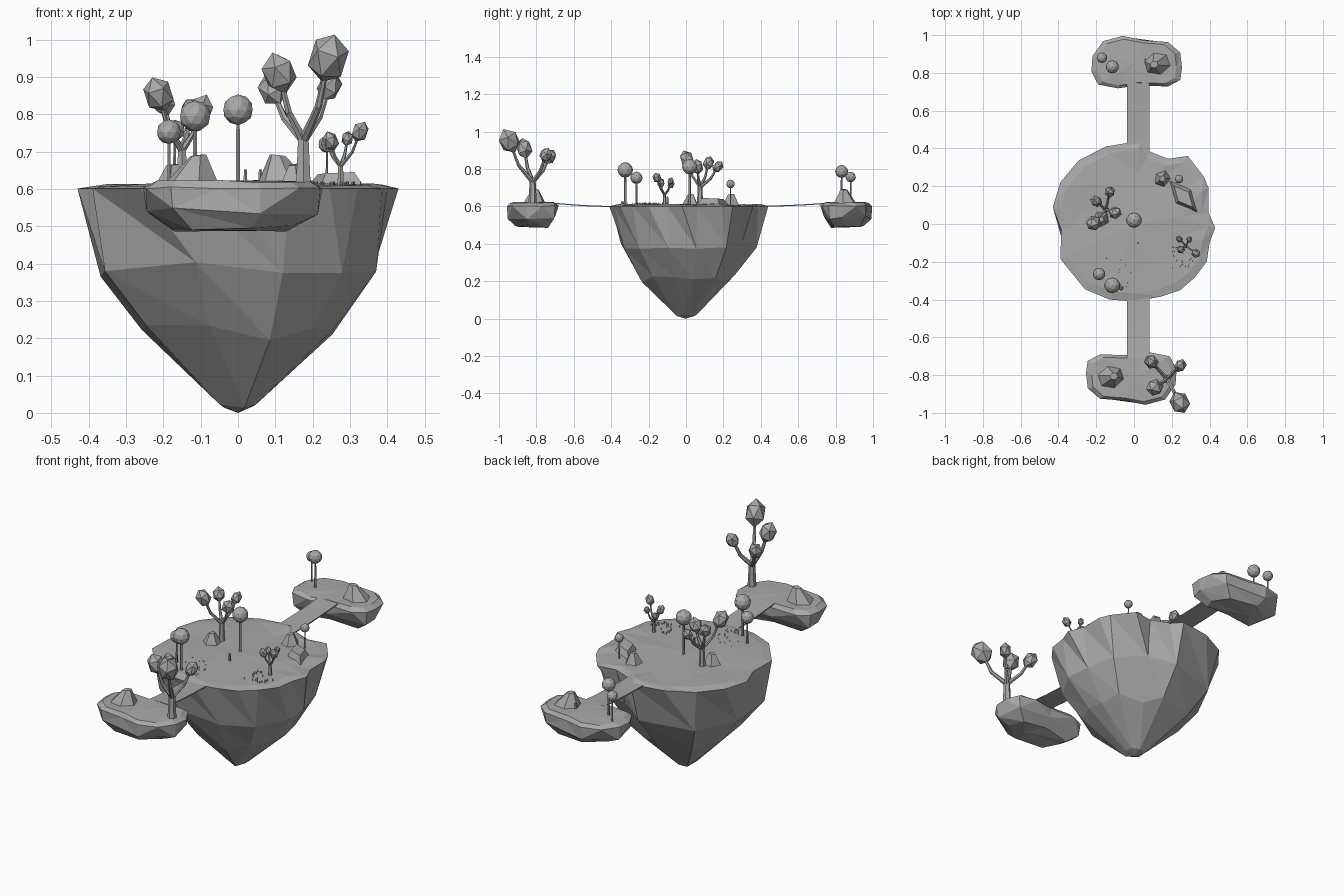
import bpy, bmesh, math, random
from mathutils import Vector, Matrix

if "Cube" in bpy.data.objects:
    bpy.data.objects.remove(bpy.data.objects["Cube"])

random.seed(4)
GREY = bpy.data.materials.new("stone_grey")
GREY.diffuse_color = (0.4, 0.4, 0.4, 1)
GREY.use_nodes = True
GREY.node_tree.nodes["Principled BSDF"].inputs["Base Color"].default_value = GREY.diffuse_color


def finish(name, bm):
    bmesh.ops.recalc_face_normals(bm, faces=bm.faces[:])
    me = bpy.data.meshes.new(name)
    bm.to_mesh(me)
    bm.free()
    me.materials.append(GREY)
    ob = bpy.data.objects.new(name, me)
    bpy.context.collection.objects.link(ob)
    return ob


def stitch(bm, a, b):
    """Triangle band between two closed rings of different counts."""
    n, m, i, j = len(a), len(b), 0, 0
    while i < n or j < m:
        if j >= m or (i < n and (i + 1) / n <= (j + 1) / m + 1e-6):
            bm.faces.new((a[i % n], a[(i + 1) % n], b[j % m]))
            i += 1
        else:
            bm.faces.new((a[i % n], b[(j + 1) % m], b[j % m]))
            j += 1


def island(name, outline, centre, rings, top_z, tip):
    """Rings are (scale, z, step, jitter) from the inner top ring down."""
    bm = bmesh.new()
    c = Vector(centre)
    made = []
    for s, z, step, jit in rings:
        ring = []
        for x, y in outline[::step]:
            p = c + (Vector((x, y)) - c) * (s + random.uniform(-jit, jit) * 0.6)
            ring.append(bm.verts.new((p.x, p.y, z + random.uniform(-jit, jit) * 0.5)))
        made.append(ring)
    for a, b in zip(made, made[1:]):
        stitch(bm, a, b)
    for ring, p in ((made[0], (c.x, c.y, top_z)), (made[-1], tip)):
        v = bm.verts.new(p)
        for k in range(len(ring)):
            bm.faces.new((ring[k], ring[(k + 1) % len(ring)], v))
    return finish(name, bm)


def limb(bm, p, q, r1, r2, sides=6):
    p, q = Vector(p), Vector(q)
    d = q - p
    m = Matrix.Translation((p + q) / 2) @ d.to_track_quat('Z', 'Y').to_matrix().to_4x4()
    bmesh.ops.create_cone(bm, cap_ends=True, segments=sides, radius1=r1, radius2=r2,
                          depth=d.length, matrix=m)


def tree(name, base, fork_h, r, canopies):
    """Forked trunk with a faceted leaf clump at each branch end."""
    bm = bmesh.new()
    base = Vector(base)
    fork = base + Vector((0, 0, fork_h))
    limb(bm, base - Vector((0, 0, .01)), fork, r * 1.15, r * .8)
    for x, y, z, s in canopies:
        end = Vector((x, y, z))
        d = end - fork
        elbow = fork + Vector((d.x * .6, d.y * .6, d.z * .38))
        limb(bm, fork - Vector((0, 0, r * .5)), elbow, r * .65, r * .48)
        limb(bm, elbow, end, r * .48, r * .3)
        rot = Vector((d.x, d.y, d.z * 1.2)).to_track_quat('Z', 'Y').to_matrix().to_4x4()
        spin = Matrix.Rotation(random.uniform(0, 6), 4, 'Z')
        bmesh.ops.create_icosphere(
            bm, subdivisions=1, radius=s,
            matrix=Matrix.Translation(end) @ rot @ spin @ Matrix.Diagonal((.88, .82, 1.1, 1)))
    return finish(name, bm)


def ball_tree(name, x, y, z, r, ground=.6):
    bm = bmesh.new()
    limb(bm, (x, y, ground), (x, y, z), r * .17, r * .12)
    bmesh.ops.create_icosphere(bm, subdivisions=2, radius=r, matrix=Matrix.Translation((x, y, z)))
    return finish(name, bm)


def rock(name, x, y, z, sx, sy, h, rot=0, sides=5, top=.25, lean=(0, 0)):
    bm = bmesh.new()
    bmesh.ops.create_cone(bm, cap_ends=True, segments=sides, radius1=1, radius2=top, depth=1)
    for v in bm.verts:
        k = v.co.z + .5
        v.co.x += lean[0] * k
        v.co.y += lean[1] * k
        v.co.z = k + k * .12 * v.co.x
    bmesh.ops.transform(bm, verts=bm.verts[:], matrix=Matrix.Translation((x, y, z))
                        @ Matrix.Rotation(rot, 4, 'Z') @ Matrix.Diagonal((sx, sy, h, 1)))
    return finish(name, bm)


def bridge(name, y0, z0, y1, z1):
    """Thin sagging walkway."""
    bm = bmesh.new()
    rows = []
    for i in range(5):
        t = i / 4
        y, z = y0 + (y1 - y0) * t, z0 + (z1 - z0) * t - .016 * t * (1 - t)
        rows.append([bm.verts.new((x, y, z + dz)) for x, dz in
                     ((-.037, 0), (.083, 0), (.083, -.006), (-.037, -.006))])
    for a, b in zip(rows, rows[1:]):
        for k in range(4):
            bm.faces.new((a[k], a[(k + 1) % 4], b[(k + 1) % 4], b[k]))
    bm.faces.new(rows[0])
    bm.faces.new(rows[-1])
    return finish(name, bm)


# main island
main = [(.03, .44), (.08, .385), (.18, .345), (.285, .36), (.37, .25), (.395, .19), (.395, .06),
        (.43, -.02), (.4, -.1), (.385, -.2), (.32, -.285), (.245, -.35), (.14, -.385), (0, -.41),
        (-.13, -.4), (-.26, -.345), (-.39, -.185), (-.385, -.03), (-.43, .09), (-.39, .22),
        (-.295, .335), (-.15, .41)]
island("main_island", main, (0, 0),
       [(.62, .611, 2, .01), (.9, .61, 1, .012), (1, .601, 1, 0), (.89, .38, 2, .06),
        (.61, .215, 2, .05), (.12, .018, 4, .01)], .613, (0, 0, 0))

# small islands: the back one is the front one turned half round
small = [(-.245, -.725), (-.18, -.69), (-.02, -.695), (.085, -.68), (.19, -.7), (.225, -.77),
         (.22, -.85), (.165, -.93), (.06, -.957), (-.05, -.935), (-.18, -.925), (-.245, -.87),
         (-.255, -.79)]
for name, turn in (("front", False), ("back", True)):
    f = (lambda x, y: (-x, .038 - y)) if turn else (lambda x, y: (x, y))
    random.seed(9)
    cx, cy = f(-.01, -.82)
    tx, ty = f(.06, -.82)
    island(name + "_island", [f(*p) for p in small], (cx, cy),
           [(.88, .62, 1, .008), (1, .603, 1, .006), (.97, .54, 2, .02), (.68, .493, 2, .02)],
           .622, (tx, ty, .488))
    rx, ry = f(-.125, -.812)
    rock(name + "_island_rock", rx, ry, .61, .078, .066, .078, math.pi * turn + .3, 6, .28, (.25, 0))

# bridges
bridge("front_bridge", -.71, .62, -.36, .602)
bridge("back_bridge", .76, .62, .36, .604)

# forked trees
tree("front_tree", (.175, -.82, .61), .13, .02,
     [(.242, -.945, .95, .066), (.11, -.865, .91, .054), (.092, -.73, .865, .044),
      (.245, -.75, .875, .04)])
tree("left_tree", (-.15, .075, .61), .1, .015,
     [(-.213, .005, .853, .047), (-.2, .12, .832, .037), (-.128, .17, .812, .033),
      (-.1, .06, .812, .04)])
tree("right_tree", (.275, -.115, .61), .055, .009,
     [(.327, -.155, .753, .028), (.248, -.135, .728, .026), (.24, -.08, .717, .022),
      (.293, -.082, .735, .02)])

# ball trees
for i, b in enumerate([(0, .02, .812, .041), (-.115, -.325, .795, .042), (-.185, -.265, .753, .033),
                       (.238, .238, .72, .023), (-.115, .832, .787, .035), (-.17, .88, .757, .028)]):
    ball_tree("ball_tree_%d" % i, *b)

# rocks on the main island
rock("left_rock", -.175, .025, .605, .05, .045, .06, .5, 5, .35)
rock("back_rock", .15, .24, .6, .05, .045, .065, .9, 5, .35)
rock("long_rock", .262, .145, .6, .12, .058, .042, -.1, 4, .62).rotation_euler = (0, 0, 0)
slab = bpy.data.objects["long_rock"]
slab.data.transform(Matrix.Translation((.262, .145, 0)) @ Matrix.Rotation(-.75, 4, 'Z')
                    @ Matrix.Translation((-.262, -.145, 0)))
rock("pebble", -.068, -.34, .602, .017, .015, .025, .2, 5, .4)

# small posts
for i, (x, y) in enumerate([(.02, -.1), (.06, .87)]):
    bm = bmesh.new()
    limb(bm, (x, y, .6), (x, y, .652), .006, .005)
    finish("post_%d" % i, bm)

# grass tufts
for name, x0, x1, y0, y1 in (("right_grass", .2, .33, -.24, -.12), ("left_grass", -.15, 0, -.35, -.18)):
    bm = bmesh.new()
    for _ in range(24):
        x, y = random.uniform(x0, x1), random.uniform(y0, y1)
        limb(bm, (x, y, .603), (x, y, .62), .003, .001, 4)
    finish(name, bm)
